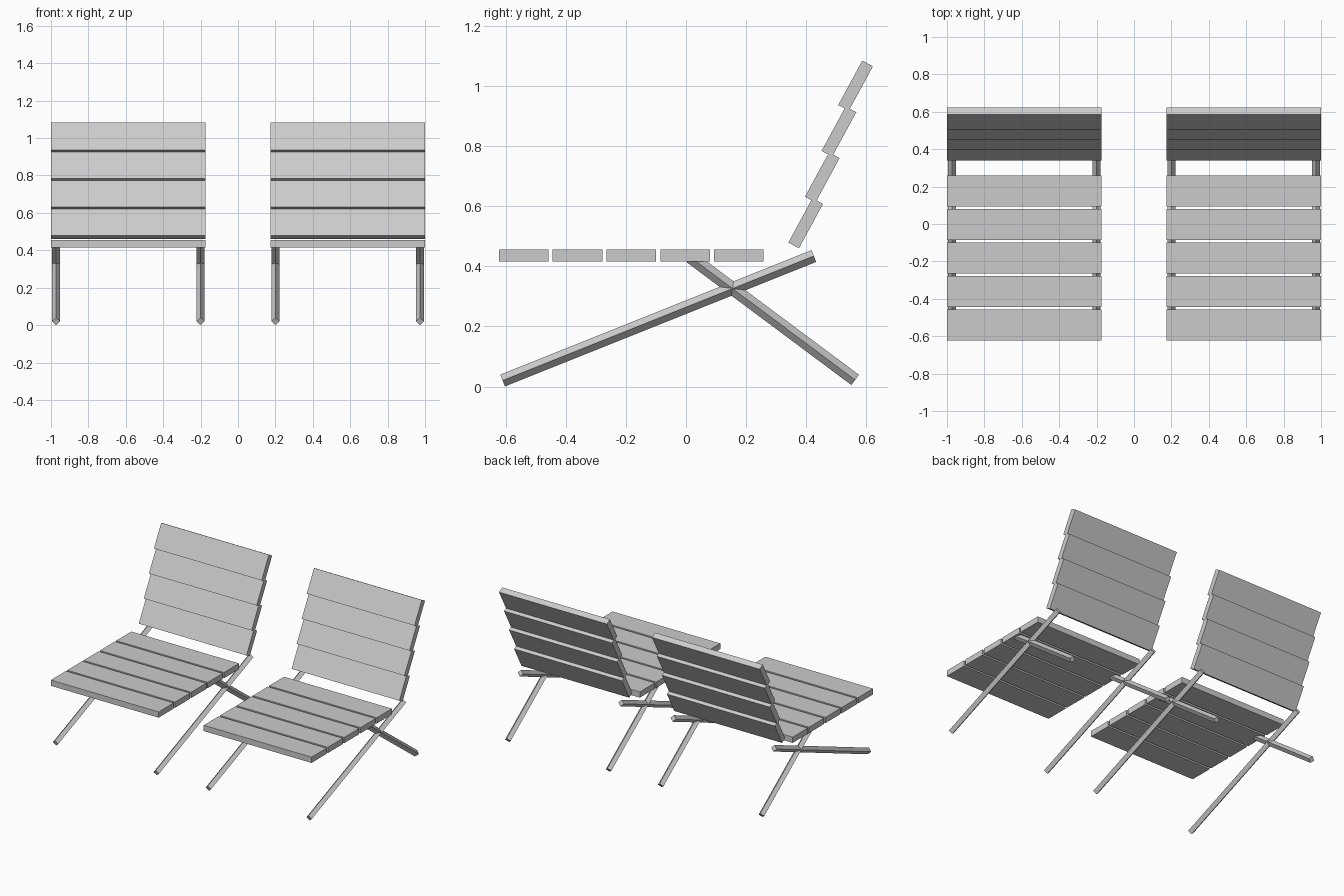
import bpy
import math
from mathutils import Vector, Matrix

if "Cube" in bpy.data.objects:
    bpy.data.objects.remove(bpy.data.objects["Cube"], do_unlink=True)

GREY = (0.6, 0.6, 0.6, 1)
grey = bpy.data.materials.new("light grey")
grey.use_nodes = True
grey.diffuse_color = GREY
grey.node_tree.nodes["Principled BSDF"].inputs["Base Color"].default_value = GREY


def box(name, centre, size, tilt=0, roll=0):
    """Box rolled about its own y axis, then tilted about x."""
    bpy.ops.mesh.primitive_cube_add(size=1)
    ob = bpy.context.object
    ob.name = name
    ob.matrix_world = (Matrix.Translation(centre) @ Matrix.Rotation(tilt, 4, 'X')
                       @ Matrix.Rotation(roll, 4, 'Y') @ Matrix.Diagonal((*size, 1)))
    ob.data.materials.append(grey)


def bar(name, x, start, end, side=0.03):
    """Square bar set on edge between two (y, z) points."""
    a, b = Vector((x, *start)), Vector((x, *end))
    d = b - a
    box(name, (a + b) / 2, (side, d.length, side), math.atan2(d.z, d.y), math.pi / 4)


WIDTH = 0.827
for side, s in (("right", -1), ("left", 1)):
    cx = s * (1 - WIDTH / 2)

    # Flat seat slats
    for i in range(5):
        box(f"{side}_seat_slat_{i + 1}", (cx, -0.54 + 0.179 * i, 0.435),
            (WIDTH, 0.165, 0.04))

    # Overlapping, reclined back slats
    for i in range(4):
        box(f"{side}_back_slat_{i + 1}",
            (cx, 0.398 + 0.0553 * i, 0.543 + 0.1525 * i),
            (WIDTH, 0.168, 0.04), math.radians(61.5))

    # Crossed legs at both edges of the chair
    for edge, x in (("inner", 0.2), ("outer", 0.973)):
        bar(f"{side}_{edge}_front_leg", s * x, (-0.61, 0.02), (0.425, 0.434))
        bar(f"{side}_{edge}_rear_leg", s * x, (0.015, 0.43), (0.5625, 0.022))
